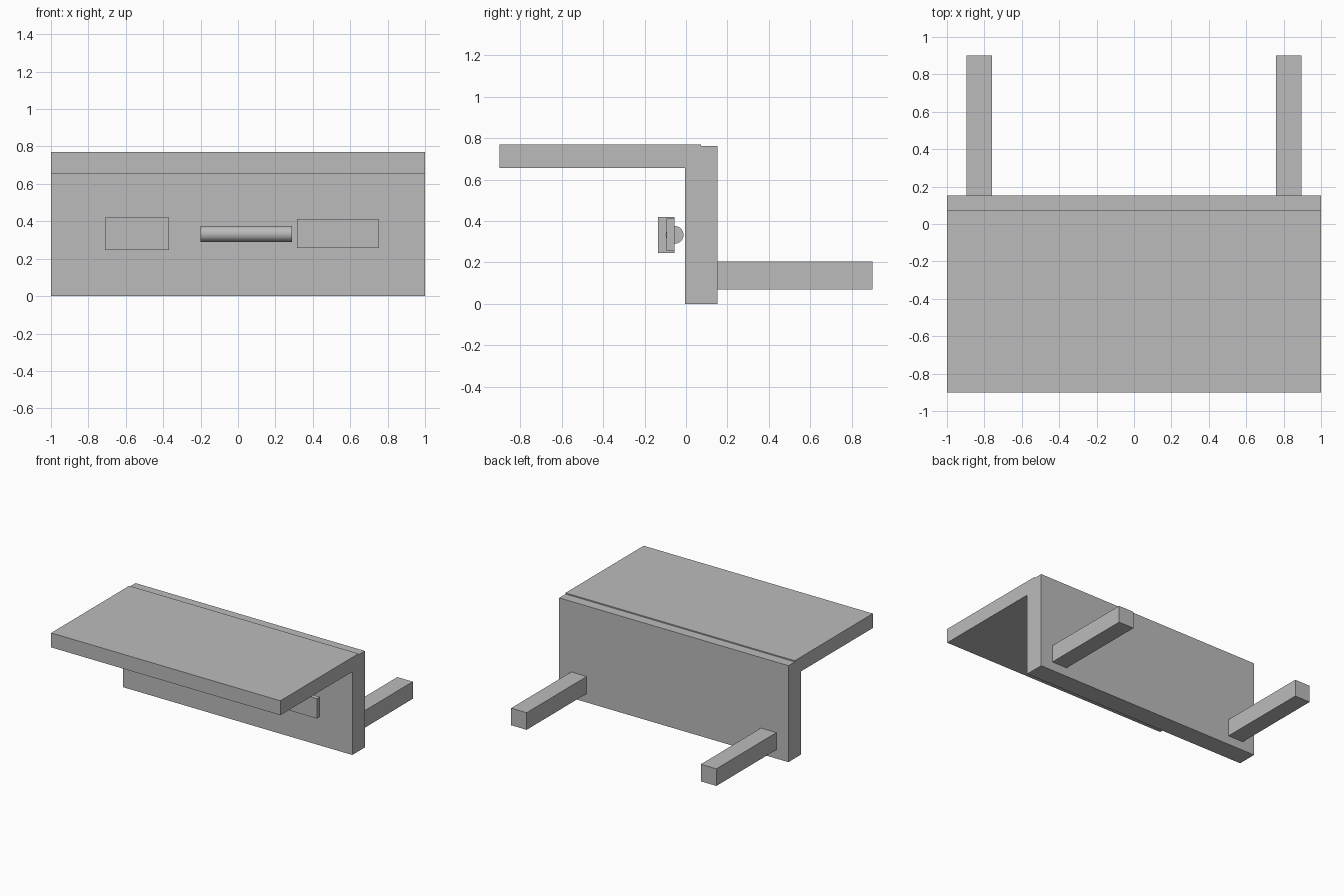
import bpy
import math

cube = bpy.data.objects.get("Cube")
if cube:
    bpy.data.objects.remove(cube, do_unlink=True)

grey = bpy.data.materials.new("plain grey")
grey.use_nodes = True
colour = (0.5, 0.5, 0.5, 1)
grey.diffuse_color = colour
grey.node_tree.nodes["Principled BSDF"].inputs["Base Color"].default_value = colour


def box(name, x, y, z):
    """Box given by its (low, high) extent on each axis."""
    centre = [(a + b) / 2 for a, b in (x, y, z)]
    bpy.ops.mesh.primitive_cube_add(size=1, location=centre)
    obj = bpy.context.object
    obj.name = name
    obj.scale = [b - a for a, b in (x, y, z)]
    bpy.ops.object.transform_apply(location=False, rotation=False, scale=True)
    obj.data.materials.append(grey)
    return obj


# Shelf top and upright panel
box("shelf_top", (-1, 1), (-0.9, 0.073), (0.656, 0.77))
box("upright_panel", (-1, 1), (-0.004, 0.152), (0, 0.761))

# Pair of rear support bars
for side, name in ((-1, "right_support_bar"), (1, "left_support_bar")):
    box(name, sorted((side * 0.76, side * 0.895)), (0.15, 0.9), (0.07, 0.205))

# Blocks held in front of the panel
box("right_block", (-0.71, -0.368), (-0.135, -0.056), (0.246, 0.42))
box("left_block", (0.315, 0.755), (-0.094, -0.056), (0.256, 0.412))

# Horizontal roller between the blocks
bpy.ops.mesh.primitive_cylinder_add(
    vertices=32, radius=0.043, depth=0.49,
    location=(0.045, -0.055, 0.333), rotation=(0, math.pi / 2, 0))
roller = bpy.context.object
roller.name = "roller"
roller.data.materials.append(grey)
bpy.ops.object.shade_smooth_by_angle(angle=math.radians(30))
